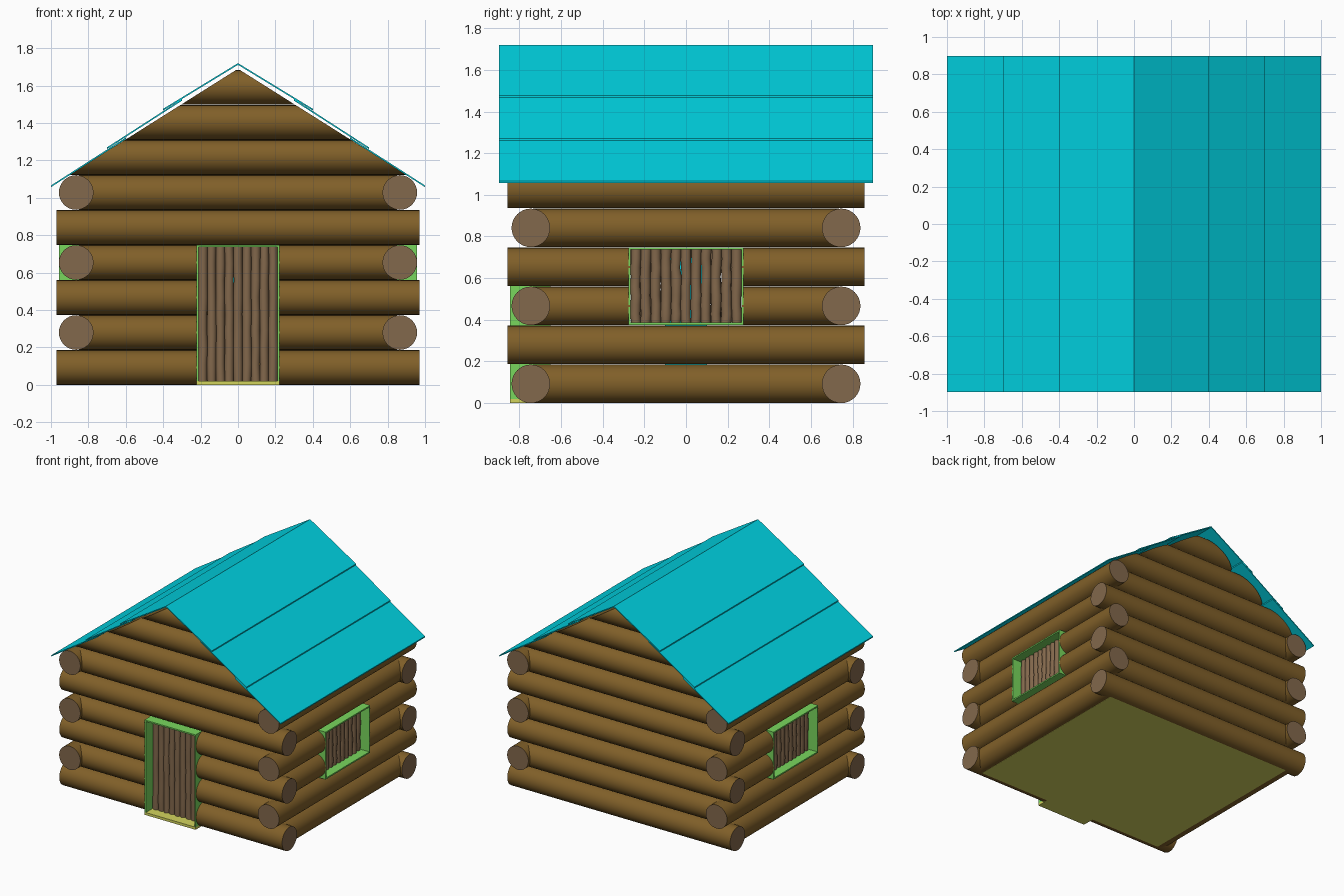
import bpy, bmesh, math, random
from mathutils import Matrix, Vector

if "Cube" in bpy.data.objects:
    bpy.data.objects.remove(bpy.data.objects["Cube"])

random.seed(4)


def mat(name, r, g, b):
    m = bpy.data.materials.new(name)
    m.diffuse_color = (r, g, b, 1)
    m.use_nodes = True
    m.node_tree.nodes["Principled BSDF"].inputs["Base Color"].default_value = m.diffuse_color
    return m


BARK = mat("bark brown", 0.218, 0.116, 0.022)
CUT = mat("cut wood", 0.225, 0.138, 0.072)
ROOF = mat("roof cyan", 0.0, 0.66, 0.77)
GREEN = mat("frame green", 0.19, 0.68, 0.11)
YELLOW = mat("floor yellow", 0.65, 0.66, 0.11)

R, PITCH = 0.0925, 0.1872      # log radius, row spacing
WX, WY = 0.865, 0.745          # wall centre lines


def finish(bm, name, *mats):
    bmesh.ops.recalc_face_normals(bm, faces=bm.faces)
    me = bpy.data.meshes.new(name)
    bm.to_mesh(me)
    bm.free()
    for m in mats:
        me.materials.append(m)
    ob = bpy.data.objects.new(name, me)
    bpy.context.collection.objects.link(ob)
    return ob


def box(name, m, x0, x1, y0, y1, z0, z1):
    bm = bmesh.new()
    bmesh.ops.create_cube(bm, size=1)
    for v in bm.verts:
        v.co = Vector(((x0 + x1) / 2 + v.co.x * (x1 - x0),
                       (y0 + y1) / 2 + v.co.y * (y1 - y0),
                       (z0 + z1) / 2 + v.co.z * (z1 - z0)))
    return finish(bm, name, m)


def log(name, axis, a, b, offset, z, gable=False):
    """Log along x or y from a to b; gable logs are trimmed to the roof slope."""
    bm = bmesh.new()
    mid = (a + b) / 2
    if axis == 'X':
        mx = Matrix.Translation((mid, offset, z)) @ Matrix.Rotation(math.pi / 2, 4, 'Y')
        d = Vector((1, 0, 0))
    else:
        mx = Matrix.Translation((offset, mid, z)) @ Matrix.Rotation(math.pi / 2, 4, 'X')
        d = Vector((0, 1, 0))
    bmesh.ops.create_cone(bm, cap_ends=True, segments=32, radius1=R, radius2=R,
                          depth=b - a, matrix=mx)
    if gable:
        for s in (-1, 1):
            res = bmesh.ops.bisect_plane(
                bm, geom=bm.verts[:] + bm.edges[:] + bm.faces[:],
                plane_co=(0, 0, 1.69), plane_no=(s * 0.63, 0, 1), clear_outer=True)
            edges = [e for e in res["geom_cut"] if isinstance(e, bmesh.types.BMEdge)]
            bmesh.ops.contextual_create(bm, geom=edges)
    bm.normal_update()
    for f in bm.faces:
        end = abs(f.normal.dot(d)) > 0.3
        f.material_index = 1 if end and not gable else 0
    ob = finish(bm, name, BARK, CUT)
    bpy.ops.object.select_all(action='DESELECT')
    ob.select_set(True)
    bpy.context.view_layer.objects.active = ob
    bpy.ops.object.shade_smooth_by_angle(angle=math.radians(35))
    return ob


def stick(name, x, y, z0, z1, r):
    """Slightly crooked round pole."""
    bm = bmesh.new()
    rings, n, seg = [], 9, 10
    for i in range(n):
        cx, cy = x + random.uniform(-.002, .002), y + random.uniform(-.003, .003)
        rr = r * random.uniform(0.92, 1.04)
        z = z0 + (z1 - z0) * i / (n - 1)
        rings.append([bm.verts.new((cx + rr * math.cos(t * math.tau / seg),
                                    cy + rr * math.sin(t * math.tau / seg), z))
                      for t in range(seg)])
    for lo, hi in zip(rings, rings[1:]):
        for t in range(seg):
            u = (t + 1) % seg
            bm.faces.new((lo[t], lo[u], hi[u], hi[t])).smooth = True
    bm.faces.new(rings[0])
    bm.faces.new(rings[-1])
    return finish(bm, name, CUT)


# Log walls: alternate rows run past the corners
for i in range(6):
    z = R + PITCH * i
    fx = 0.97 if i % 2 == 0 else 0.85
    fy = 0.735 if i % 2 == 0 else 0.857
    log("back_log", 'X', -fx, fx, WY, z)
    if i < 4:                                   # door opening
        log("front_log_left", 'X', -fx, -0.215, -WY, z)
        log("front_log_right", 'X', 0.215, fx, -WY, z)
    else:
        log("front_log", 'X', -fx, fx, -WY, z)
    for s in (-1, 1):
        if i in (2, 3):                         # window opening
            log("side_log_front", 'Y', -fy, -0.27, s * WX, z)
            log("side_log_rear", 'Y', 0.27, fy, s * WX, z)
        else:
            log("side_log", 'Y', -fy, fy, s * WX, z)

# Gable logs
for i in range(6, 9):
    for s in (-1, 1):
        log("gable_log", 'X', -0.97, 0.97, s * WY, R + PITCH * i, gable=True)

# Floor and threshold
box("floor", YELLOW, -0.855, 0.855, -0.745, 0.745, 0.0, 0.02)
box("threshold", YELLOW, -0.222, 0.222, -0.845, -0.65, 0.0, 0.02)

# Door frame and door poles
T = 0.011
for s in (-1, 1):
    xa, xb = sorted((s * 0.222, s * (0.222 - T)))
    box("door_jamb", GREEN, xa, xb, -0.845, -0.65, 0.02, 0.747)
box("door_lintel", GREEN, -0.222 + T, 0.222 - T, -0.845, -0.65, 0.747 - T, 0.747)
for i in range(9):
    stick("door_pole", -0.188 + 0.047 * i, -WY, 0.02, 0.737, 0.0255)

# Window frames and shutters of poles
for s in (-1, 1):
    xa, xb = sorted((s * 0.77, s * 0.957))
    box("window_sill", GREEN, xa, xb, -0.277, 0.277, 0.375, 0.375 + T)
    box("window_head", GREEN, xa, xb, -0.277, 0.277, 0.748 - T, 0.748)
    for t in (-1, 1):
        ya, yb = sorted((t * 0.277, t * (0.277 - T)))
        box("window_jamb", GREEN, xa, xb, ya, yb, 0.375 + T, 0.748 - T)
    for i in range(11):
        stick("window_pole", s * WX, -0.242 + 0.0484 * i, 0.385, 0.738, 0.026)

# Small post inside, glimpsed through the gaps
box("inner_post", ROOF, -0.1, 0.1, -0.1, 0.1, 0.02, 0.7)

# Roof: three overlapping boards per slope (x0, z0, x1, z1 of the top surface)
TH = 0.009
for x0, z0, x1, z1 in ((0, 1.72, 0.4, 1.476), (0.3, 1.528, 0.7, 1.27), (0.6, 1.322, 1.0, 1.066)):
    for s in (-1, 1):
        bm = bmesh.new()
        prof = ((x0, z0), (x1, z1), (x1, z1 - TH), (x0, z0 - TH))
        f = bm.faces.new([bm.verts.new((s * x, -0.897, z)) for x, z in prof])
        ext = bmesh.ops.extrude_face_region(bm, geom=[f])
        bmesh.ops.translate(bm, vec=(0, 1.794, 0),
                            verts=[v for v in ext["geom"] if isinstance(v, bmesh.types.BMVert)])
        finish(bm, "roof_board", ROOF)
